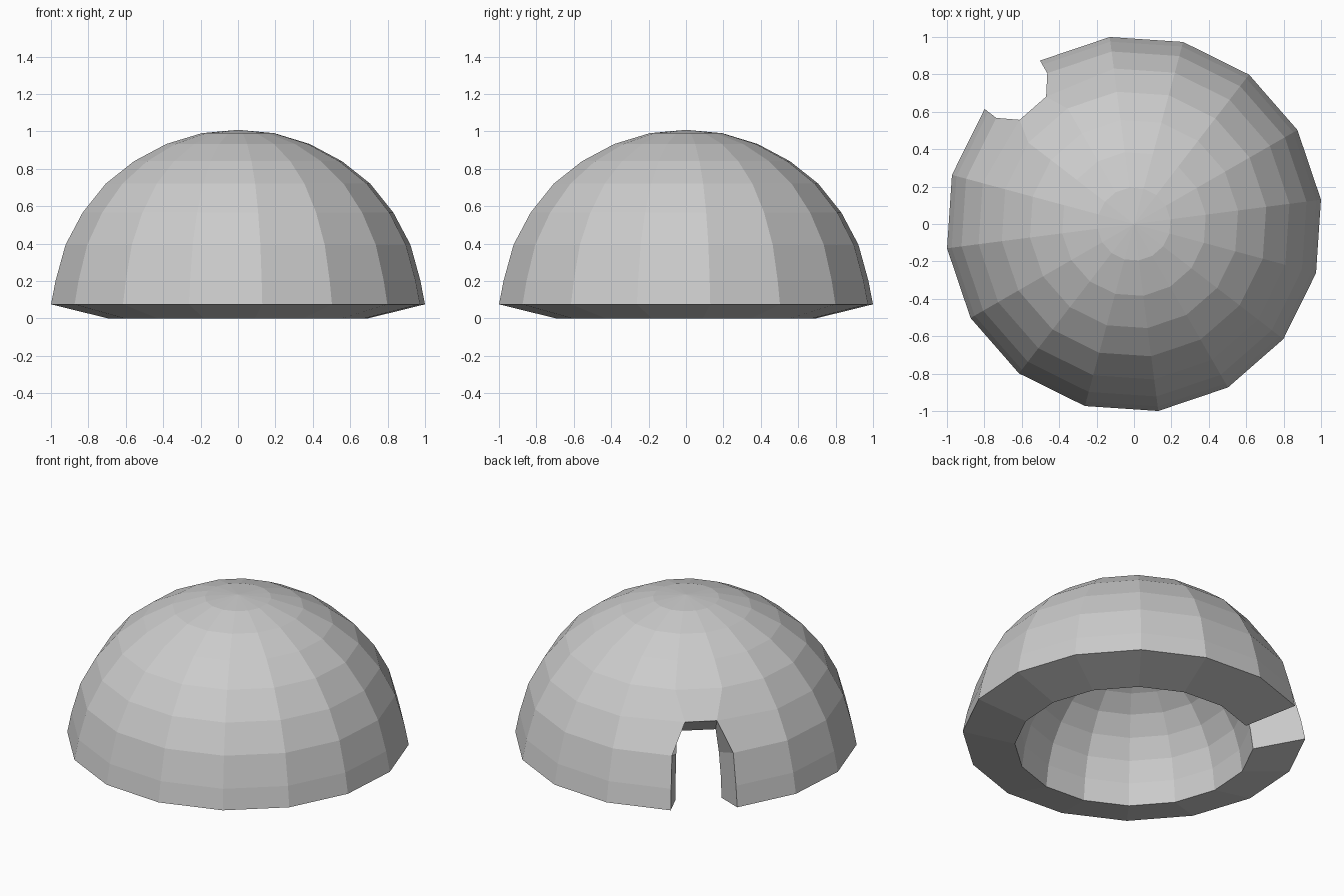
import bpy, bmesh
from math import radians, cos, sin

if "Cube" in bpy.data.objects:
    bpy.data.objects.remove(bpy.data.objects["Cube"])

SEGS, START = 16, radians(7.4)
DOOR, DOOR_ROWS = 5, 3          # doorway segment and its height in rows
SCALE = 0.695                   # inner shell relative to outer shell

# Dome profile (radius, height) from rim to last ring, then pole
outer_profile = [(1.008, .075), (.983, .203), (.930, .393), (.838, .565),
                 (.713, .72), (.561, .84), (.387, .932), (.196, .99)]
inner_profile = [(.701, 0)] + [(r * SCALE, z * SCALE) for r, z in outer_profile[1:]]

bm = bmesh.new()


def in_door(row, i):
    return i == DOOR and row < DOOR_ROWS


def shell(profile, top):
    rings = [[bm.verts.new((r * cos(START + radians(22.5) * i),
                            r * sin(START + radians(22.5) * i), z))
              for i in range(SEGS)] for r, z in profile]
    pole = bm.verts.new((0, 0, top))
    for i in range(SEGS):
        j = (i + 1) % SEGS
        for k in range(len(rings) - 1):
            if not in_door(k, i):
                bm.faces.new((rings[k][i], rings[k][j], rings[k + 1][j], rings[k + 1][i]))
        bm.faces.new((rings[-1][i], rings[-1][j], pole))
    return rings


outer = shell(outer_profile, 1.008)
inner = shell(inner_profile, 1.008 * SCALE)

# Bottom rim between the shells, open at the doorway
for i in range(SEGS):
    j = (i + 1) % SEGS
    if i != DOOR:
        bm.faces.new((outer[0][i], inner[0][i], inner[0][j], outer[0][j]))

# Door jambs and lintel
for i in (DOOR, DOOR + 1):
    for k in range(DOOR_ROWS):
        bm.faces.new((outer[k][i], outer[k + 1][i], inner[k + 1][i], inner[k][i]))
a, b = outer[DOOR_ROWS][DOOR], outer[DOOR_ROWS][DOOR + 1]
bm.faces.new((a, b, inner[DOOR_ROWS][DOOR + 1], inner[DOOR_ROWS][DOOR]))

# Narrow the outer top of the doorway
mid = (a.co + b.co) / 2
for v in (a, b):
    v.co = mid + (v.co - mid) * 0.576

bmesh.ops.recalc_face_normals(bm, faces=bm.faces)
mesh = bpy.data.meshes.new("dome_hut")
bm.to_mesh(mesh)
bm.free()
bpy.context.collection.objects.link(bpy.data.objects.new("dome_hut", mesh))
